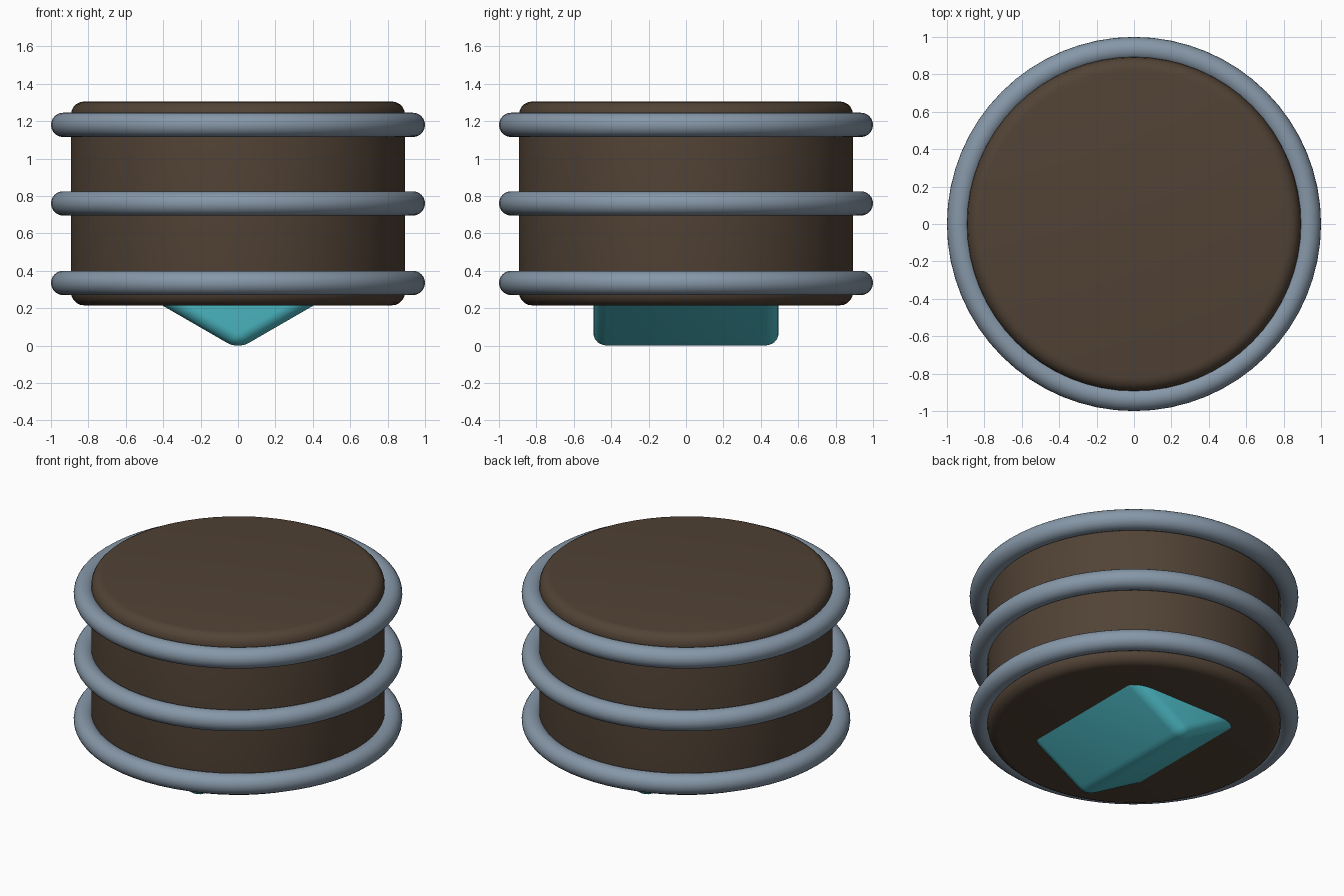
import bpy, bmesh, math

if "Cube" in bpy.data.objects:
    bpy.data.objects.remove(bpy.data.objects["Cube"])


def material(name, rgb):
    m = bpy.data.materials.new(name)
    m.diffuse_color = (*rgb, 1.0)
    m.use_nodes = True
    m.node_tree.nodes["Principled BSDF"].inputs["Base Color"].default_value = m.diffuse_color
    return m


def finish(ob, name, mat, bevel=0.0, segments=5):
    ob.name = name
    ob.data.materials.append(mat)
    if bevel:
        mod = ob.modifiers.new("rounded_edges", 'BEVEL')
        mod.width = bevel
        mod.segments = segments
        mod.limit_method = 'ANGLE'
        mod.angle_limit = math.radians(25)
    bpy.ops.object.select_all(action='DESELECT')
    ob.select_set(True)
    bpy.context.view_layer.objects.active = ob
    if bevel:
        bpy.ops.object.modifier_apply(modifier="rounded_edges")
    bpy.ops.object.shade_smooth_by_angle(angle=math.radians(35))


brown = material("dark_brown", (0.083, 0.055, 0.036))
steel = material("blue_grey", (0.24, 0.31, 0.39))
teal = material("teal", (0.075, 0.50, 0.57))

# Drum body with rounded rims
bpy.ops.mesh.primitive_cylinder_add(vertices=64, radius=0.893, depth=1.09,
                                    location=(0, 0, 0.76))
finish(bpy.context.object, "drum_body", brown, bevel=0.07)

# Three hoops around the drum
for label, z in (("lower", 0.335), ("middle", 0.76), ("upper", 1.18)):
    bpy.ops.mesh.primitive_torus_add(major_radius=0.935, minor_radius=0.065,
                                     major_segments=64, minor_segments=24,
                                     location=(0, 0, z))
    finish(bpy.context.object, label + "_hoop", steel)

# Wedge foot: V-shaped profile extruded front to back, top sunk into the drum
profile = [(0, -0.019), (0.48, 0.258), (0.48, 0.45), (-0.48, 0.45), (-0.48, 0.258)]
bm = bmesh.new()
face = bm.faces.new([bm.verts.new((x, -0.495, z)) for x, z in profile])
ext = bmesh.ops.extrude_face_region(bm, geom=[face])
bmesh.ops.translate(bm, vec=(0, 0.99, 0),
                    verts=[g for g in ext["geom"] if isinstance(g, bmesh.types.BMVert)])
bmesh.ops.recalc_face_normals(bm, faces=bm.faces)
mesh = bpy.data.meshes.new("wedge_foot")
bm.to_mesh(mesh)
bm.free()
foot = bpy.data.objects.new("wedge_foot", mesh)
bpy.context.collection.objects.link(foot)
finish(foot, "wedge_foot", teal, bevel=0.07)
